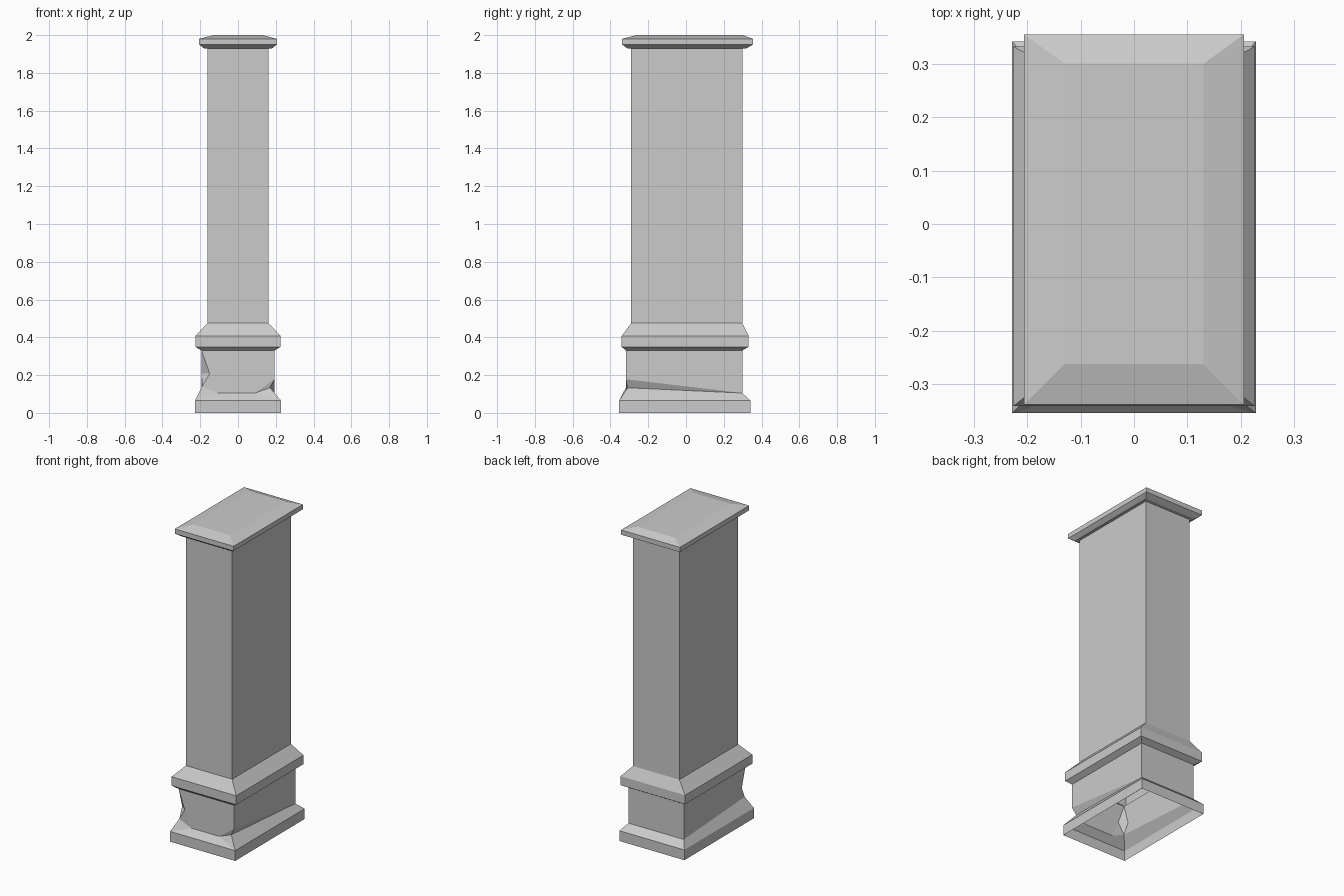
import bpy
import bmesh

default_cube = bpy.data.objects.get("Cube")
if default_cube:
    bpy.data.objects.remove(default_cube, do_unlink=True)

stone = bpy.data.materials.new("grey stone")
stone.use_nodes = True
GREY = (0.6, 0.6, 0.6, 1)
stone.diffuse_color = GREY
stone.node_tree.nodes["Principled BSDF"].inputs["Base Color"].default_value = GREY


def finish(bm, name):
    bmesh.ops.recalc_face_normals(bm, faces=bm.faces)
    mesh = bpy.data.meshes.new(name)
    bm.to_mesh(mesh)
    bm.free()
    mesh.materials.append(stone)
    obj = bpy.data.objects.new(name, mesh)
    bpy.context.collection.objects.link(obj)
    return obj


def ring(bm, half_width, front, back, z):
    """Four corners: front left-hand, front right-hand, back right-hand, back left-hand."""
    w = half_width
    return [bm.verts.new((x, y, z)) for x, y in
            ((-w, front), (w, front), (w, back), (-w, back))]


def stacked(name, levels, cap_top=False):
    """Rectangular shell through levels of (half width, front, back, height)."""
    bm = bmesh.new()
    rings = [ring(bm, *level) for level in levels]
    for low, high in zip(rings, rings[1:]):
        for i in range(4):
            j = (i + 1) % 4
            bm.faces.new((low[i], low[j], high[j], high[i]))
    if cap_top:
        bm.faces.new(rings[-1])
    return finish(bm, name)


# Shared cross-sections
PLINTH = (0.193, -0.318, 0.298)
SHAFT = (0.162, -0.29, 0.298)
FOOT = (0.228, -0.354, 0.342)
FOOT_TOP = 0.065

# Foot, open underneath
stacked("foot", [(*FOOT, 0), (*FOOT, FOOT_TOP)])

# Plinth with sloped skirt and broken front corners
bm = bmesh.new()
f_l, f_r, f_br, f_bl = ring(bm, *FOOT, FOOT_TOP)
t_l, t_r, t_br, t_bl = ring(bm, *PLINTH, 0.33)
w, front, back = PLINTH
point = lambda x, y, z: bm.verts.new((x, y, z))
low_br, low_bl = point(w, back, 0.105), point(-w, back, 0.105)
low_a, low_b = point(-0.105, front, 0.105), point(0.09, front, 0.105)
chip_r, notch_r = point(w, front, 0.178), point(0.17, front + 0.008, 0.133)
chip_l = point(-0.15, front, 0.208)
side_l = point(-w, front + 0.035, 0.208)
notch_l = point(-w + 0.003, front + 0.003, 0.14)
for face in (
    (t_l, t_r, chip_r, low_b, low_a, chip_l),      # front wall
    (chip_l, low_a, notch_l),
    (t_l, chip_l, side_l), (chip_l, notch_l, side_l),  # broken corner
    (chip_r, notch_r, low_b), (chip_r, low_br, notch_r),
    (t_r, t_br, low_br, chip_r),                   # side and back walls
    (t_br, t_bl, low_bl, low_br),
    (t_bl, t_l, side_l, notch_l, low_bl),
    (f_l, low_a, notch_l), (f_l, f_r, low_b, low_a),  # skirt
    (f_r, notch_r, low_b),
    (f_r, f_br, low_br, notch_r),
    (f_br, f_bl, low_bl, low_br),
    (f_bl, f_l, notch_l, low_bl),
):
    bm.faces.new(face)
finish(bm, "chipped_plinth")

# Moulding between plinth and shaft
MOULDING = (0.226, -0.341, 0.332)
stacked("moulding", [(*PLINTH, 0.33), (*MOULDING, 0.35),
                     (*MOULDING, 0.407), (*SHAFT, 0.475)])

# Tall shaft
stacked("shaft", [(*SHAFT, 0.475), (*SHAFT, 1.93)])

# Bevelled cap
LIP = (0.206, -0.338, 0.355)
stacked("cap", [(*SHAFT, 1.93), (0.18, -0.31, 0.32, 1.93), (*LIP, 1.95),
                (*LIP, 1.98), (0.13, -0.262, 0.3, 2.0)], cap_top=True)
